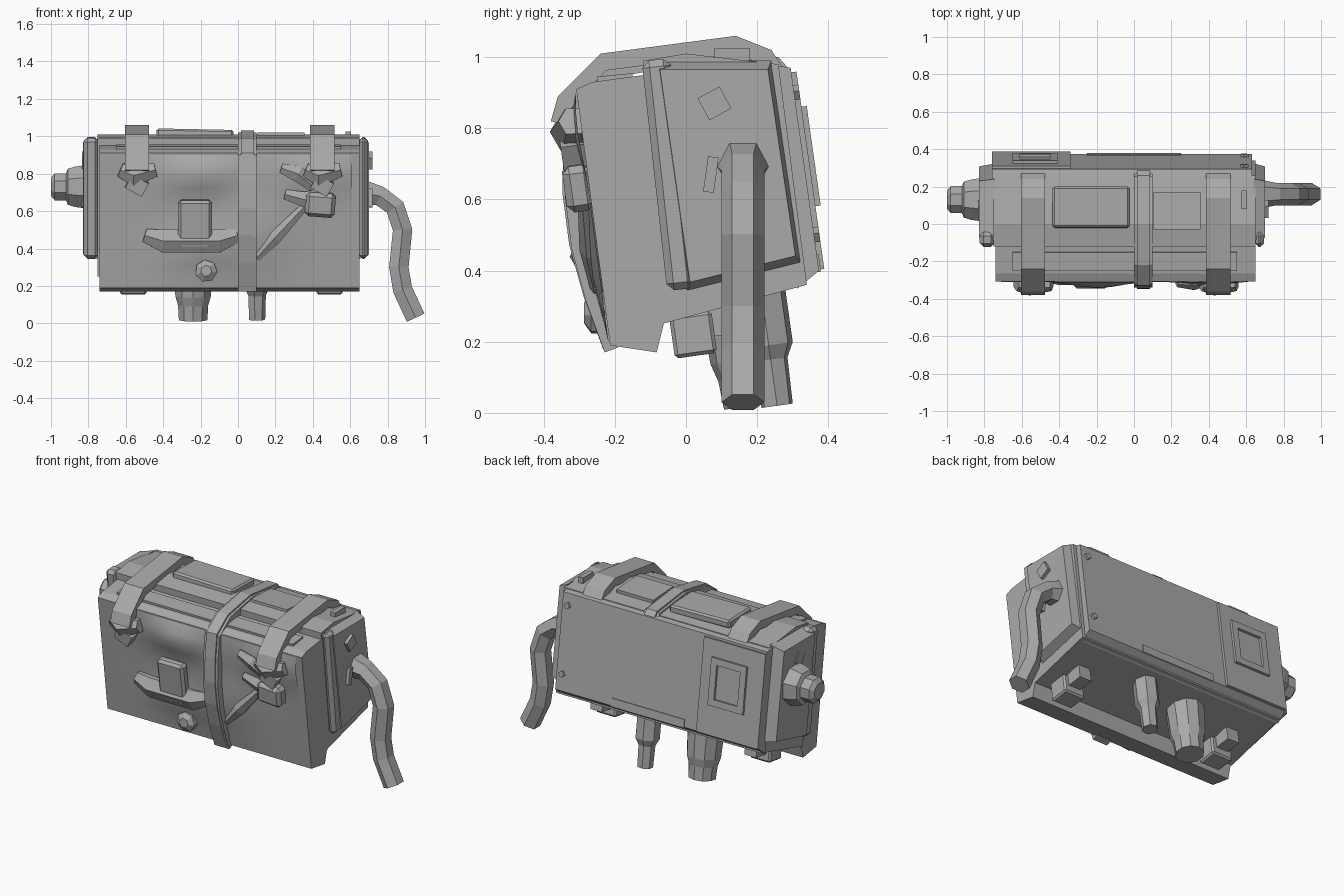
import bpy, bmesh, math
from mathutils import Vector, Matrix

cube = bpy.data.objects.get("Cube")
if cube:
    bpy.data.objects.remove(cube, do_unlink=True)

grey = bpy.data.materials.new("plain grey")
grey.use_nodes = True
grey.diffuse_color = (0.4, 0.4, 0.4, 1)
grey.node_tree.nodes["Principled BSDF"].inputs["Base Color"].default_value = grey.diffuse_color

# Shared proportions: the whole case leans, so its faces slope in y as z rises
LEAN = 0.14
TOP = 1.0
CENTRE_X = -0.05


def front_y(z):
    return -0.19 - 0.13 * z


def seam_y(z):
    return -0.05 - 0.07 * z


def back_y(z):
    return 0.43 - LEAN * z


def finish(name, bm):
    bmesh.ops.recalc_face_normals(bm, faces=bm.faces)
    mesh = bpy.data.meshes.new(name)
    bm.to_mesh(mesh)
    bm.free()
    mesh.materials.append(grey)
    ob = bpy.data.objects.new(name, mesh)
    bpy.context.collection.objects.link(ob)
    return ob


def skin(name, rings):
    """Join equal rings of points into a closed solid."""
    bm = bmesh.new()
    loops = [[bm.verts.new(p) for p in ring] for ring in rings]
    for low, high in zip(loops, loops[1:]):
        for i in range(len(low)):
            bm.faces.new((low[i - 1], low[i], high[i], high[i - 1]))
    bm.faces.new(loops[0])
    bm.faces.new(loops[-1])
    return finish(name, bm)


def prism(name, outline, start, end, taper=1):
    """Extrude a side outline along x, optionally shrinking the far end."""
    points = [Vector((0, y, z)) for y, z in outline]
    middle = sum(points, Vector()) / len(points)
    return skin(name, [[p + Vector((start, 0, 0)) for p in points],
                       [middle.lerp(p, taper) + Vector((end, 0, 0)) for p in points]])


def box(name, centre, size, lean=LEAN, spin=0, bevel=0):
    bm = bmesh.new()
    turn = Matrix.Rotation(lean, 4, 'X') @ Matrix.Rotation(spin, 4, 'Y')
    bmesh.ops.create_cube(bm, size=1, matrix=Matrix.Translation(centre) @ turn @ Matrix.Diagonal((*size, 1)))
    if bevel:
        bmesh.ops.bevel(bm, geom=bm.edges[:], offset=bevel, segments=1, affect='EDGES')
    return finish(name, bm)


def strap(name, path, x, width, thick):
    """A flat band along a side path, thickened towards the case."""
    points = [Vector(p) for p in path]
    rings = []
    for i, p in enumerate(points):
        along = (points[min(i + 1, len(points) - 1)] - points[max(i - 1, 0)]).normalized()
        q = p + Vector((-along.y, along.x)) * thick
        left, right = x + width / 2, x - width / 2
        rings.append([(left, *p), (right, *p), (right, *q), (left, *q)])
    return skin(name, rings)


def loft(name, points, radii, sides=8):
    """A faceted round section swept through points."""
    points = [Vector(p) for p in points]
    rings = []
    for i, (p, r) in enumerate(zip(points, radii)):
        along = (points[min(i + 1, len(points) - 1)] - points[max(i - 1, 0)]).normalized()
        across = along.orthogonal().normalized() if abs(along.y) > 0.9 else Vector((0, 1, 0)).cross(along).normalized()
        other = along.cross(across)
        angles = [math.tau * (k + 0.5) / sides for k in range(sides)]
        rings.append([p + r * (across * math.cos(a) + other * math.sin(a)) for a in angles])
    return skin(name, rings)


def turned(name, base, axis, radius, profile, sides=8):
    """Stepped turned part; profile holds (distance, share of the radius)."""
    base, axis = Vector(base), Vector(axis)
    return loft(name, [base + axis * d for d, share in profile], [radius * share for d, share in profile], sides)


# Main case: front lid, core and back plate, all following the lean
low, high, shoulder = 0.18, 0.95, 0.91
prism("front_lid", [(front_y(low), low + 0.01), (front_y(shoulder), shoulder), (front_y(high) + 0.05, high - 0.02),
                    (seam_y(high), high), (seam_y(low), low + 0.07), (seam_y(low) - 0.02, low - 0.01)], -0.74, 0.65)
prism("core", [(seam_y(0.25), 0.25), (seam_y(TOP), TOP - 0.01), (0, TOP + 0.01), (back_y(TOP) - 0.03, TOP - 0.02),
               (back_y(0.36) - 0.04, 0.36)], -0.75, 0.65)
plate_top, plate_low = 0.97, 0.4
prism("back_plate", [(back_y(plate_top), plate_top), (back_y(plate_low), plate_low),
                     (back_y(plate_low) - 0.06, plate_low - 0.05), (back_y(plate_top) - 0.06, plate_top + 0.01)],
      -0.76, 0.63)
box("back_plate_thick_end", (-0.55, back_y(0.68), 0.68), (0.42, 0.03, 0.56))

# Stepped end panels with ribs, lugs and catches
end_outline = [(seam_y(TOP) + 0.03, TOP - 0.01), (back_y(TOP) - 0.05, TOP - 0.01),
               (back_y(plate_low) - 0.05, plate_low + 0.02), (seam_y(plate_low) + 0.08, 0.34)]
for side, start, depth in (("right", -0.74, -0.09), ("left", 0.64, 0.06)):
    prism(side + "_end_panel", end_outline, start, start + depth, 0.92)
    x = start + depth / 2
    box(side + "_end_rib", (x, seam_y(0.7) + 0.05, 0.67), (abs(depth) - 0.01, 0.08, 0.65), lean=0.11, bevel=0.02)
    box(side + "_upper_lug", (x, 0.08, 0.87), (0.1, 0.07, 0.07), lean=0.5)
    box(side + "_side_catch", (x, 0.07, 0.67), (0.1, 0.03, 0.1), lean=-LEAN)

# Swollen front cloth: (x, z, width, height, swell) of each bulge
bulges = ((-0.2, 0.8, 0.2, 0.1, 0.05), (0.4, 0.8, 0.2, 0.1, 0.03),
          (-0.2, 0.4, 0.2, 0.1, 0.03), (0.1, 0.5, 0.2, 0.2, 0.03))
bm = bmesh.new()
bmesh.ops.create_grid(bm, x_segments=18, y_segments=12, size=1)
for v in bm.verts:
    edge_fade = min(1, (1 - v.co.y ** 2) * 3)
    x, z = CENTRE_X + 0.66 * v.co.x, 0.55 + 0.35 * v.co.y
    swell = sum(h * math.exp(-((x - bx) / w) ** 2 - ((z - bz) / t) ** 2) for bx, bz, w, t, h in bulges)
    v.co = (x, front_y(z) - swell * edge_fade - 0.002, z)
for face in bm.faces:
    face.smooth = True
finish("front_cloth", bm)


def on_front(x, z, out=0.04):
    return (x, front_y(z) - out, z)


def fold(name, path, radius, out=0.01):
    """A cloth roll on the front, thick in the middle."""
    thickness = [radius * (1 if 0 < i < len(path) - 1 else 0.6) for i in range(len(path))]
    loft(name, [on_front(x, z, out) for x, z in path], thickness, 6)


# Cross shaped latch, knob, pouch and folds on the front
box("latch_plate", on_front(-0.23, 0.53), (0.18, 0.06, 0.26), bevel=0.015)
fold("latch_bar", [(-0.5, 0.47), (-0.4, 0.44), (-0.1, 0.44), (0, 0.47)], 0.07)
turned("latch_knob", on_front(-0.17, 0.28, 0), (0, -1, 0), 0.06, [(0, 1), (0.04, 1), (0.06, 0.5)], 7)
fold("front_fold", [(0.1, 0.35), (0.2, 0.46), (0.36, 0.63)], 0.04)
fold("cloth_roll", [(0.23, 0.83), (0.32, 0.8), (0.4, 0.73)], 0.05)
fold("cloth_pleat", [(0.25, 0.69), (0.36, 0.66), (0.46, 0.7)], 0.05)
box("front_pouch", on_front(0.44, 0.635, 0.03), (0.16, 0.08, 0.13), spin=0.08, bevel=0.02)

# Two wide straps with buckles
wide_path = [(0.28, 0.96), (0.24, 1.02), (0.14, 1.06), (-0.24, 1.01), (-0.36, 0.89), (-0.38, 0.82)]
for side, x in (("right", -0.54), ("left", 0.45)):
    strap(side + "_strap", wide_path, x, 0.13, 0.05)
    fold(side + "_buckle", [(x - 0.09, 0.82), (x - 0.02, 0.79), (x + 0.1, 0.82)], 0.07, 0.02)
    box(side + "_buckle_tab", on_front(x, 0.74, 0.03), (0.1, 0.07, 0.08), spin=0.5)

# Narrow centre strap: over the top, then bowed down the front
bow = [low + (shoulder - low) * i / 5 for i in range(5, -1, -1)]
narrow_path = [(back_y(0.96), 0.96), (0.26, TOP), (0, TOP + 0.03), (-0.22, TOP - 0.01)]
narrow_path += [(front_y(z) - 0.02 - 0.06 * math.sin(math.pi * (z - low) / (shoulder - low)), z) for z in bow]
strap("centre_strap", narrow_path, 0.05, 0.07, 0.05)
strap("centre_strap_trim", [(y * 0.98, z - 0.01) for y, z in narrow_path], 0.05, 0.1, 0.04)

# Panels and rails on the top
box("top_plate", (-0.23, 0.09, TOP + 0.01), (0.41, 0.22, 0.05), lean=-0.03, spin=0.02, bevel=0.01)
box("top_right_pad", (0.23, 0.07, TOP), (0.25, 0.2, 0.03), lean=-0.05)
box("lid_top_rail", (CENTRE_X, -0.2, high - 0.01), (1.2, 0.1, 0.02), lean=0.1)
box("top_corner_lug", (0.59, 0.13, TOP), (0.03, 0.1, 0.05), lean=0)

# Raised window frame, rivets and ledge on the back
for side in (-1, 1):
    for name, dx, dz, size in (("upright", 0.1 * side, 0, (0.04, 0.04, 0.28)),
                               ("crossbar", 0, 0.12 * side, (0.24, 0.04, 0.04))):
        z = 0.72 + dz
        box("window_" + name, (-0.53 + dx, back_y(z) + 0.01, z), size)
    for z in (0.5, 0.9):
        box("back_rivet", (CENTRE_X + 0.64 * side, back_y(z), z), (0.03, 0.03, 0.03), spin=0.6)
box("back_lower_ledge", (0, back_y(0.42) - 0.01, 0.42), (0.5, 0.03, 0.05))

# Knob on the right end
turned("side_knob", (-0.78, 0.13, 0.73), (-1, 0, 0), 0.13,
       [(0, 1), (0.09, 0.9), (0.13, 0.8), (0.14, 0.6), (0.2, 0.6), (0.22, 0.4)])

# Hanging hose on the left end: an elbow, then a drop that kicks out
hose = [(0.66, 0.7), (0.76, 0.68), (0.84, 0.62), (0.88, 0.5), (0.86, 0.3), (0.88, 0.18), (0.95, 0.03)]
loft("hose", [(x, 0.16, z) for x, z in hose], [0.08] + [0.06] * 6, 6)

# Stepped pipes and small feet underneath
down = (0, LEAN, -1)
turned("large_pipe", (-0.24, 0.14, 0.35), down, 0.1, [(0, 1.1), (0.2, 1), (0.25, 0.85), (0.33, 0.8)], 10)
turned("small_pipe", (0.1, 0.21, 0.35), down, 0.07, [(0, 1), (0.16, 1), (0.2, 0.7), (0.33, 0.65)], 7)
for x in (-0.56, 0.49):
    box("foot", (x, 0.02, 0.22), (0.14, 0.12, 0.12), bevel=0.01)
    box("foot_bracket", (x, 0.11, 0.26), (0.08, 0.12, 0.08))
